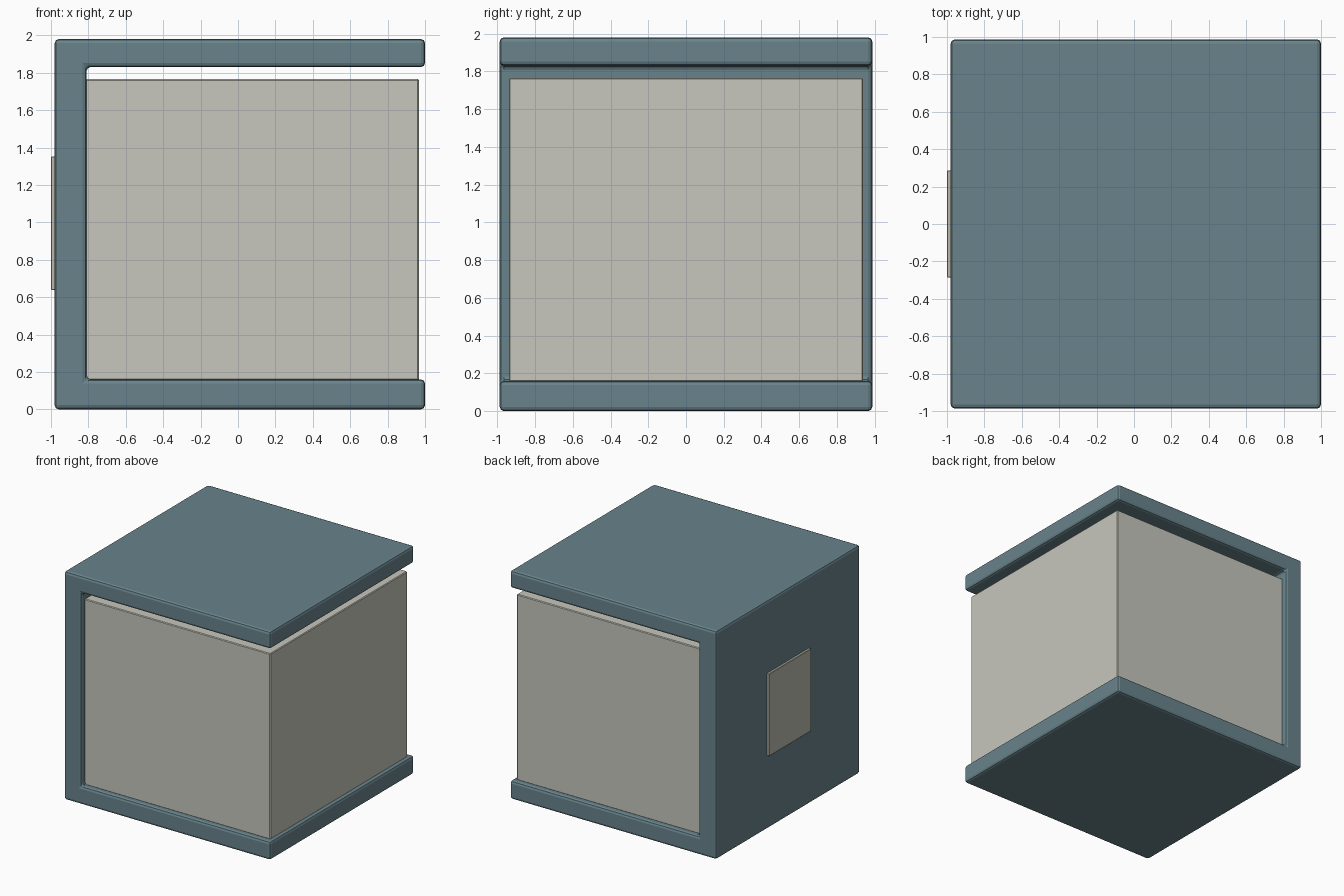
import bpy, bmesh, math

if "Cube" in bpy.data.objects:
    bpy.data.objects.remove(bpy.data.objects["Cube"])


def material(name, rgb):
    m = bpy.data.materials.new(name)
    m.diffuse_color = (*rgb, 1)
    m.use_nodes = True
    m.node_tree.nodes["Principled BSDF"].inputs["Base Color"].default_value = m.diffuse_color
    return m


def prism(name, profile, y0, y1, bevel, segments, mat):
    """Extrude an x-z profile along y and round its edges."""
    bm = bmesh.new()
    face = bm.faces.new([bm.verts.new((x, y0, z)) for x, z in profile])
    ext = bmesh.ops.extrude_face_region(bm, geom=[face])["geom"]
    verts = [v for v in ext if isinstance(v, bmesh.types.BMVert)]
    bmesh.ops.translate(bm, verts=verts, vec=(0, y1 - y0, 0))
    bmesh.ops.recalc_face_normals(bm, faces=bm.faces)
    me = bpy.data.meshes.new(name)
    bm.to_mesh(me)
    bm.free()
    me.materials.append(mat)
    ob = bpy.data.objects.new(name, me)
    bpy.context.collection.objects.link(ob)
    mod = ob.modifiers.new("rounded_edges", "BEVEL")
    mod.width = bevel
    mod.segments = segments
    mod.limit_method = "ANGLE"
    mod.angle_limit = math.radians(30)
    return ob


def box(name, x, y, z, bevel, mat):
    profile = [(x[0], z[0]), (x[1], z[0]), (x[1], z[1]), (x[0], z[1])]
    return prism(name, profile, *y, bevel, 1, mat)


teal = material("teal", (0.14, 0.23, 0.26))
cream = material("cream", (0.57, 0.57, 0.51))
tan = material("label_tan", (0.5, 0.49, 0.42))

# C-shaped book cover: spine on the left, boards below and above
left, right, inner = -0.98, 1.0, -0.81
cover = [(left, 0), (right, 0), (right, 0.16), (inner, 0.16),
         (inner, 1.83), (right, 1.83), (right, 1.98), (left, 1.98)]
prism("cover", cover, -0.987, 0.987, 0.022, 2, teal)

# Page block resting on the lower board against the spine
box("pages", (-0.815, 0.967), (-0.938, 0.938), (0.155, 1.765), 0.006, cream)

# Thin label on the spine
box("spine_label", (-1.0, -0.975), (-0.287, 0.287), (0.637, 1.353), 0.004, tan)
